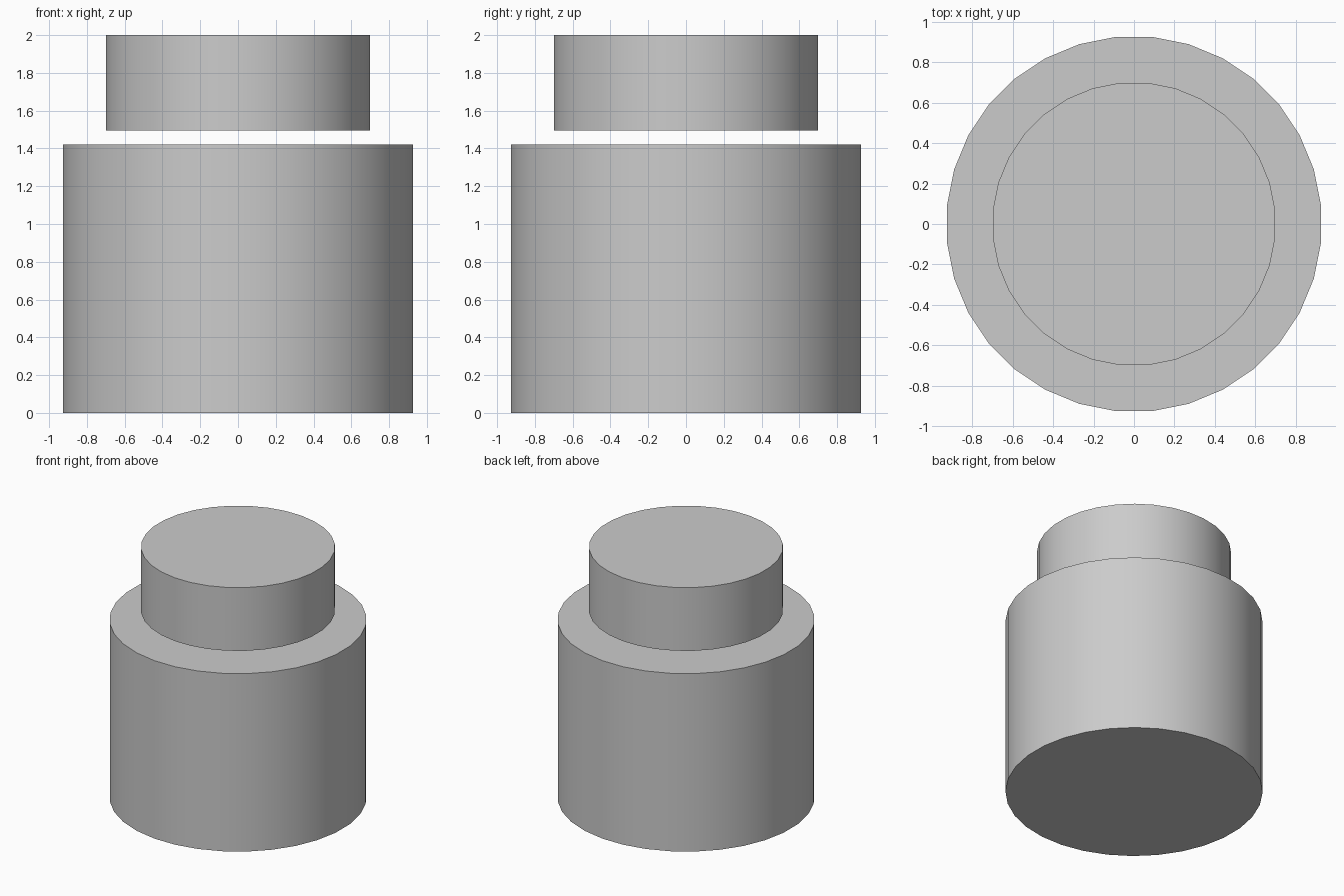
import bpy
import math

cube = bpy.data.objects.get("Cube")
if cube:
    bpy.data.objects.remove(cube, do_unlink=True)

SIDES = 32

# Single grey material
grey = bpy.data.materials.new("plain_grey")
grey.use_nodes = True
colour = (0.6, 0.6, 0.6, 1)
grey.diffuse_color = colour
grey.node_tree.nodes["Principled BSDF"].inputs["Base Color"].default_value = colour


def drum(name, radius, bottom, top):
    """Closed upright cylinder with a flat side facing each axis."""
    bpy.ops.mesh.primitive_cylinder_add(
        vertices=SIDES, radius=radius, depth=top - bottom,
        location=(0, 0, (bottom + top) / 2),
        rotation=(0, 0, math.pi / SIDES))
    part = bpy.context.object
    part.name = name
    part.data.materials.append(grey)
    bpy.ops.object.shade_smooth_by_angle(angle=math.radians(30))
    return part


# Wide container body, with the narrower lid floating just above it
drum("jar_body", 0.93, 0, 1.42)
drum("jar_lid", 0.702, 1.495, 2)
